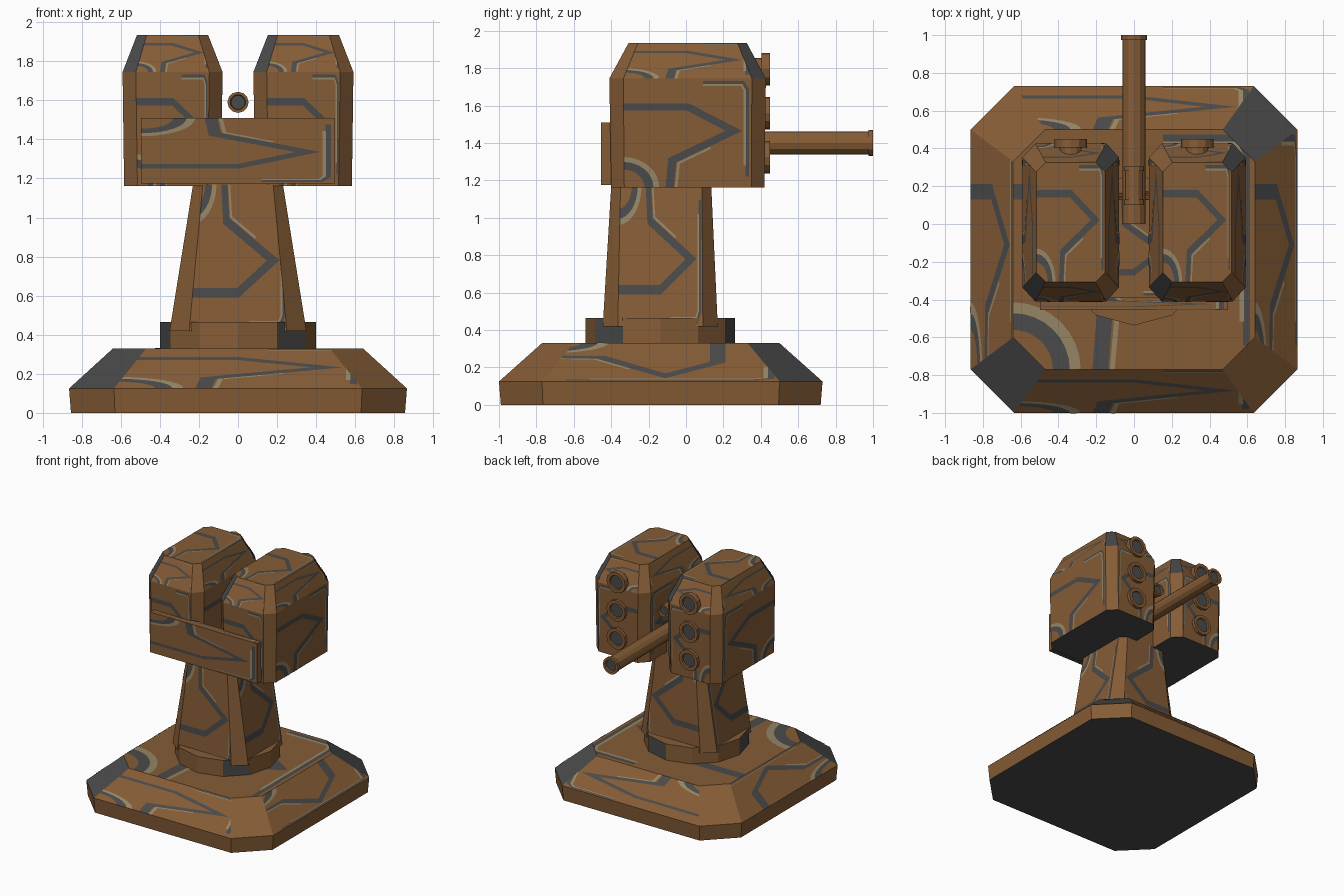
import bpy, bmesh, math
from mathutils import Vector

if "Cube" in bpy.data.objects:
    bpy.data.objects.remove(bpy.data.objects["Cube"])


def material(name, rgb):
    m = bpy.data.materials.new(name)
    m.diffuse_color = (*rgb, 1)
    m.use_nodes = True
    m.node_tree.nodes["Principled BSDF"].inputs["Base Color"].default_value = m.diffuse_color
    return m


MATS = [material("brown_paint", (0.235, 0.107, 0.037)),
        material("dark_grey_paint", (0.069, 0.069, 0.069)),
        material("tan_paint", (0.30, 0.235, 0.13))]
BROWN, GREY, TAN = 0, 1, 2


def finish(bm, name, recalc=True):
    if recalc:
        bmesh.ops.recalc_face_normals(bm, faces=bm.faces)
    mesh = bpy.data.meshes.new(name)
    bm.to_mesh(mesh)
    bm.free()
    for m in MATS:
        mesh.materials.append(m)
    ob = bpy.data.objects.new(name, mesh)
    bpy.context.collection.objects.link(ob)
    return ob


def bridge(bm, rings):
    """Skin a stack of vertex rings and cap both ends."""
    rows = [[bm.verts.new(p) for p in r] for r in rings]
    n = len(rows[0])
    for a, b in zip(rows, rows[1:]):
        for i in range(n):
            j = (i + 1) % n
            bm.faces.new((a[i], a[j], b[j], b[i]))
    bm.faces.new(rows[0][::-1])
    cap = bm.faces.new(rows[-1])
    bmesh.ops.recalc_face_normals(bm, faces=bm.faces)
    bm.normal_update()
    return cap


def octagon(z, x0, x1, y0, y1, cx, cy):
    return [(x0 + cx, y0, z), (x1 - cx, y0, z), (x1, y0 + cy, z), (x1, y1 - cy, z),
            (x1 - cx, y1, z), (x0 + cx, y1, z), (x0, y1 - cy, z), (x0, y0 + cy, z)]


# Camouflage pattern in unit face coordinates: (material, width, lift, path)
def arc(r):
    return [(r * math.cos(t * math.pi / 16), r * math.sin(t * math.pi / 16)) for t in range(9)]


PATTERN = [
    (GREY, 0.065, 0.002, [(0, .74), (.5, .74), (.86, .52), (.38, .25), (.36, -.01)]),
    (TAN, 0.020, 0.003, [(.41, 0), (.43, .225), (.68, .365)]),
    (GREY, 0.028, 0.002, [(.62, .965), (.93, .965), (.965, .90), (.965, .1)]),
    (TAN, 0.018, 0.003, [(.62, .942), (.92, .942), (.945, .89), (.945, .2)]),
    (GREY, 0.070, 0.002, arc(.20)),
    (TAN, 0.045, 0.003, arc(.257)),
]


def ribbon(path, width):
    """Left and right outline of a mitred stripe."""
    pts = [Vector(p) for p in path]
    sides = []
    for i, p in enumerate(pts):
        d = [(pts[k + 1] - pts[k]).normalized() for k in (i - 1, i) if 0 <= k < len(pts) - 1]
        n1, n2 = [Vector((-v.y, v.x)) for v in (d[0], d[-1])]
        m = (n1 + n2) / (1 + n1.dot(n2)) * width / 2
        sides.append((p + m, p - m))
    return sides


def paint(faces, name, flip=False):
    """Lay the stripe pattern on flat faces, trimmed to each face outline."""
    out = bmesh.new()
    for n, corners in faces:
        axis = max(range(3), key=lambda k: abs(n[k]))
        a, b = [k for k in range(3) if k != axis]
        lo = [min(c[k] for c in corners) for k in (a, b)]
        hi = [max(c[k] for c in corners) for k in (a, b)]
        for mat, width, lift, path in PATTERN:
            bm = bmesh.new()

            def place(uv):
                v = 1 - uv.y if flip else uv.y
                p = Vector((0, 0, 0))
                p[a] = lo[0] + uv.x * (hi[0] - lo[0])
                p[b] = lo[1] + v * (hi[1] - lo[1])
                p[axis] = (n.dot(corners[0]) - n.dot(p)) / n[axis]
                return bm.verts.new(p + n * lift)

            rows = [(place(l), place(r)) for l, r in ribbon(path, width)]
            for p, q in zip(rows, rows[1:]):
                bm.faces.new((p[0], p[1], q[1], q[0]))
            for c, d in zip(corners, corners[1:] + corners[:1]):
                bmesh.ops.bisect_plane(bm, geom=bm.verts[:] + bm.edges[:] + bm.faces[:],
                                       plane_co=c, plane_no=(d - c).cross(n), clear_outer=True)
            bm.normal_update()
            for f in bm.faces:
                vs = [out.verts.new(v.co) for v in f.verts]
                g = out.faces.new(vs if f.normal.dot(n) > 0 else vs[::-1])
                g.material_index = mat
            bm.free()
    finish(out, name, recalc=False)


def armour(name, rings, flip=False, min_area=0.04):
    """Chamfered block: grey underside and two grey sloped corners, striped large faces."""
    bm = bmesh.new()
    bridge(bm, [octagon(*r) for r in rings])
    striped = []
    for f in bm.faces:
        n = f.normal.copy()
        corner = min(abs(n.x), abs(n.y)) > 0.15
        if n.z < -0.9 or (corner and n.z > 0.3 and n.x * n.y > 0):
            f.material_index = GREY
        elif not corner and f.calc_area() > min_area:
            striped.append((n, [v.co.copy() for v in f.verts]))
    paint(striped, name + "_camouflage", flip)
    finish(bm, name)


def tube(name, x, z, profile, sides=12, grey_start=False):
    """Round part along y from (y, radius) pairs with a dark bore at the end."""
    bm = bmesh.new()
    rings = [[(x + r * math.cos(2 * math.pi * i / sides), y, z + r * math.sin(2 * math.pi * i / sides))
              for i in range(sides)] for y, r in profile]
    bridge(bm, rings).material_index = GREY
    if grey_start:
        for f in bm.faces:
            if len(f.verts) == sides:
                f.material_index = GREY
    finish(bm, name)


# Ground base
armour("base", [(0, -.855, .855, -.99, .72, .225, .225),
                (.125, -.865, .865, -1, .73, .23, .23),
                (.33, -.64, .64, -.77, .50, .17, .17)], min_area=0.22)

# Twelve-sided collar under the column, every fourth facet dark
bm = bmesh.new()
bridge(bm, [[(.4 * math.cos(i * math.pi / 6), -.137 + .4 * math.sin(i * math.pi / 6), z)
             for i in range(12)] for z in (.32, .465)])
for f in bm.faces:
    if abs(f.normal.z) < 0.5:
        facet = int(math.degrees(math.atan2(f.normal.y, f.normal.x)) % 360 // 30)
        if facet % 4 == 2:
            f.material_index = GREY
finish(bm, "collar")

# Tapered column
armour("column", [(.42, -.35, .35, -.445, .17, .10, .08),
                  (1.17, -.23, .23, -.40, .135, .05, .05),
                  (1.32, -.205, .205, -.39, .13, .04, .045)], flip=True, min_area=0.12)

# Twin launcher pods with three tubes each
for side, cx in (("left", -.335), ("right", .335)):
    armour(side + "_pod", [(1.162, cx - .248, cx + .248, -.40, .42, .068, .07),
                           (1.745, cx - .256, cx + .256, -.41, .427, .068, .075),
                           (1.935, cx - .182, cx + .182, -.307, .325, .05, .05)])
    for i, z in enumerate((1.325, 1.56, 1.795)):
        tube(f"{side}_launch_tube_{i + 1}", cx, z,
             [(.36, .06), (.405, .06), (.405, .087), (.449, .087), (.449, .06), (.437, .056)])

# Plate joining the pods at the front
armour("front_plate", [(1.175, -.497, .497, -.455, -.39, .001, .001),
                       (1.51, -.497, .497, -.455, -.39, .001, .001)], flip=True)

# Gun barrel and sight between the pods
tube("barrel", 0, 1.40, [(.0, .062), (.975, .062), (.975, .07), (1.0, .07), (1.0, .05), (.985, .046)])
tube("sight", 0, 1.59, [(.115, .036), (.10, .04), (.10, .054), (.13, .054), (.13, .048), (.28, .048),
                        (.28, .054), (.305, .054), (.305, .04), (.29, .036)], grey_start=True)
